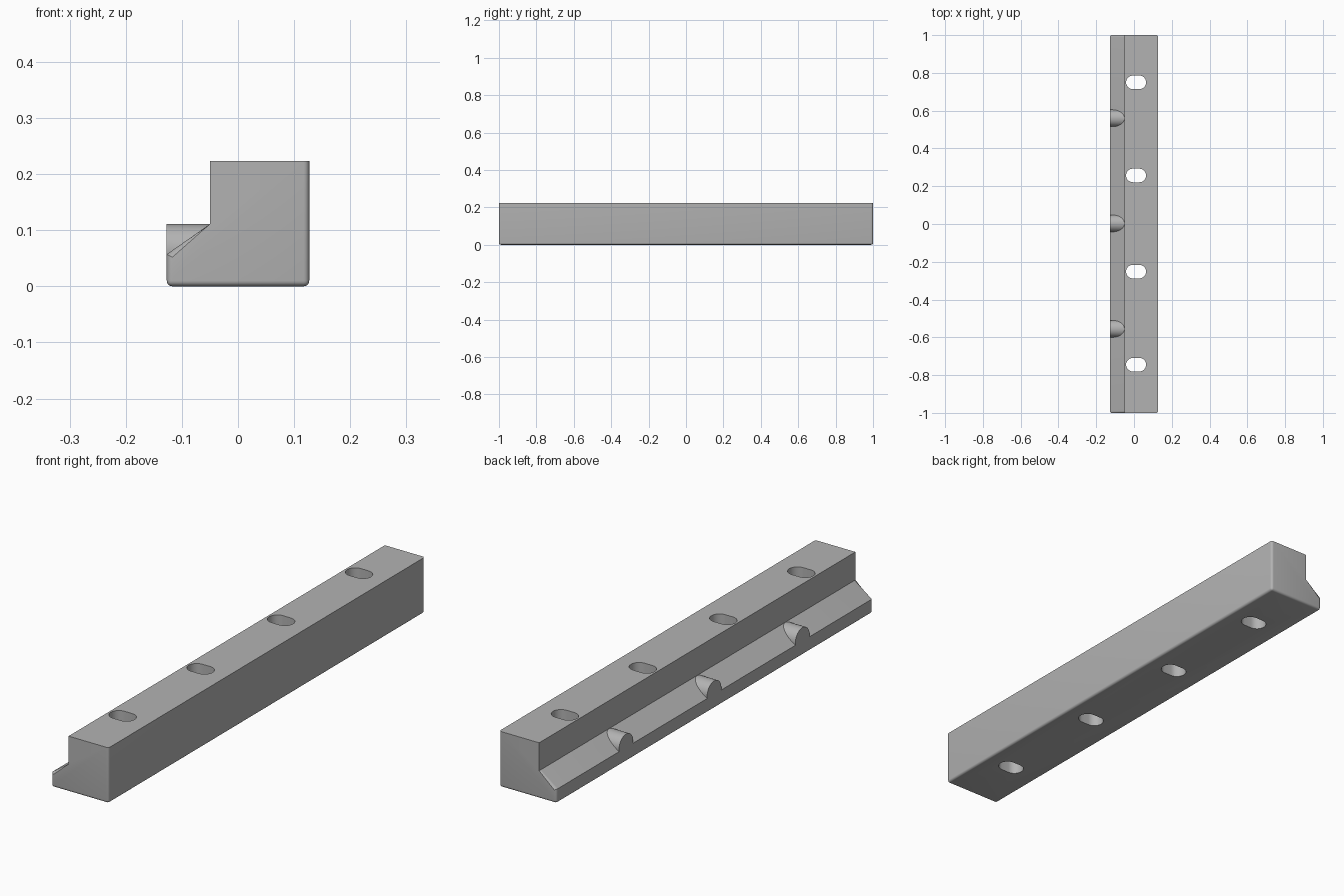
import bpy
import bmesh
from math import pi, cos, sin

cube = bpy.data.objects.get("Cube")
if cube:
    bpy.data.objects.remove(cube, do_unlink=True)

grey = bpy.data.materials.new("plain grey")
grey.use_nodes = True
grey.diffuse_color = (0.45, 0.45, 0.45, 1)
grey.node_tree.nodes["Principled BSDF"].inputs["Base Color"].default_value = (0.45, 0.45, 0.45, 1)


def prism(name, ring, offset):
    """Solid made by extruding a closed ring of points."""
    bm = bmesh.new()
    face = bm.faces.new([bm.verts.new(p) for p in ring])
    moved = bmesh.ops.extrude_face_region(bm, geom=[face])["geom"]
    bmesh.ops.translate(bm, vec=offset, verts=[v for v in moved if isinstance(v, bmesh.types.BMVert)])
    bmesh.ops.recalc_face_normals(bm, faces=bm.faces)
    mesh = bpy.data.meshes.new(name)
    bm.to_mesh(mesh)
    bm.free()
    obj = bpy.data.objects.new(name, mesh)
    bpy.context.collection.objects.link(obj)
    mesh.materials.append(grey)
    return obj


def combine(target, tool, operation):
    mod = target.modifiers.new(tool.name, "BOOLEAN")
    mod.object, mod.operation, mod.solver = tool, operation, "EXACT"
    bpy.context.view_layer.objects.active = target
    bpy.ops.object.modifier_apply(modifier=mod.name)
    bpy.data.objects.remove(tool, do_unlink=True)


# Stepped rail with a sloping ledge
LEFT, STEP, RIGHT = -0.127, -0.05, 0.127
LIP, SHELF, TOP = 0.057, 0.111, 0.223
profile = [(LEFT, 0), (RIGHT, 0), (RIGHT, TOP), (STEP, TOP), (STEP, SHELF), (LEFT, LIP)]
rail = prism("rail", [(x, -1, z) for x, z in profile], (0, 2, 0))

# Rounded bottom, outer corners and ledge ends
bm = bmesh.new()
bm.from_mesh(rail.data)


def is_rounded(edge):
    a, b = (v.co for v in edge.verts)
    mid = (a + b) / 2
    upright = abs(a.z - b.z) > 0.01
    return mid.z < 0.001 or (upright and abs(mid.x - STEP) > 0.001)


bmesh.ops.bevel(bm, geom=[e for e in bm.edges if is_rounded(e)], offset=0.01,
                segments=5, profile=0.5, affect="EDGES")
bm.to_mesh(rail.data)
bm.free()

# Round ribs on the ledge
RIB = 0.045
for y in (-0.555, 0.003, 0.56):
    ring = [(LEFT, y + RIB * sin(2 * pi * i / 48), SHELF - 0.0003 - RIB + RIB * cos(2 * pi * i / 48))
            for i in range(48)]
    combine(rail, prism("rib", ring, (0.1, 0, 0)), "UNION")

# Slotted screw holes
SLOT, HALF = 0.036, 0.017
for y in (-0.745, -0.252, 0.257, 0.75):
    ring = []
    for side in (1, -1):
        for i in range(17):
            a = pi * i / 16 - pi / 2
            ring.append((0.011 + side * (HALF + SLOT * cos(a)), y + side * SLOT * sin(a), -0.1))
    combine(rail, prism("slot", ring, (0, 0, 0.5)), "DIFFERENCE")

bpy.ops.object.select_all(action="DESELECT")
rail.select_set(True)
bpy.context.view_layer.objects.active = rail
bpy.ops.object.shade_smooth_by_angle(angle=pi / 6)
